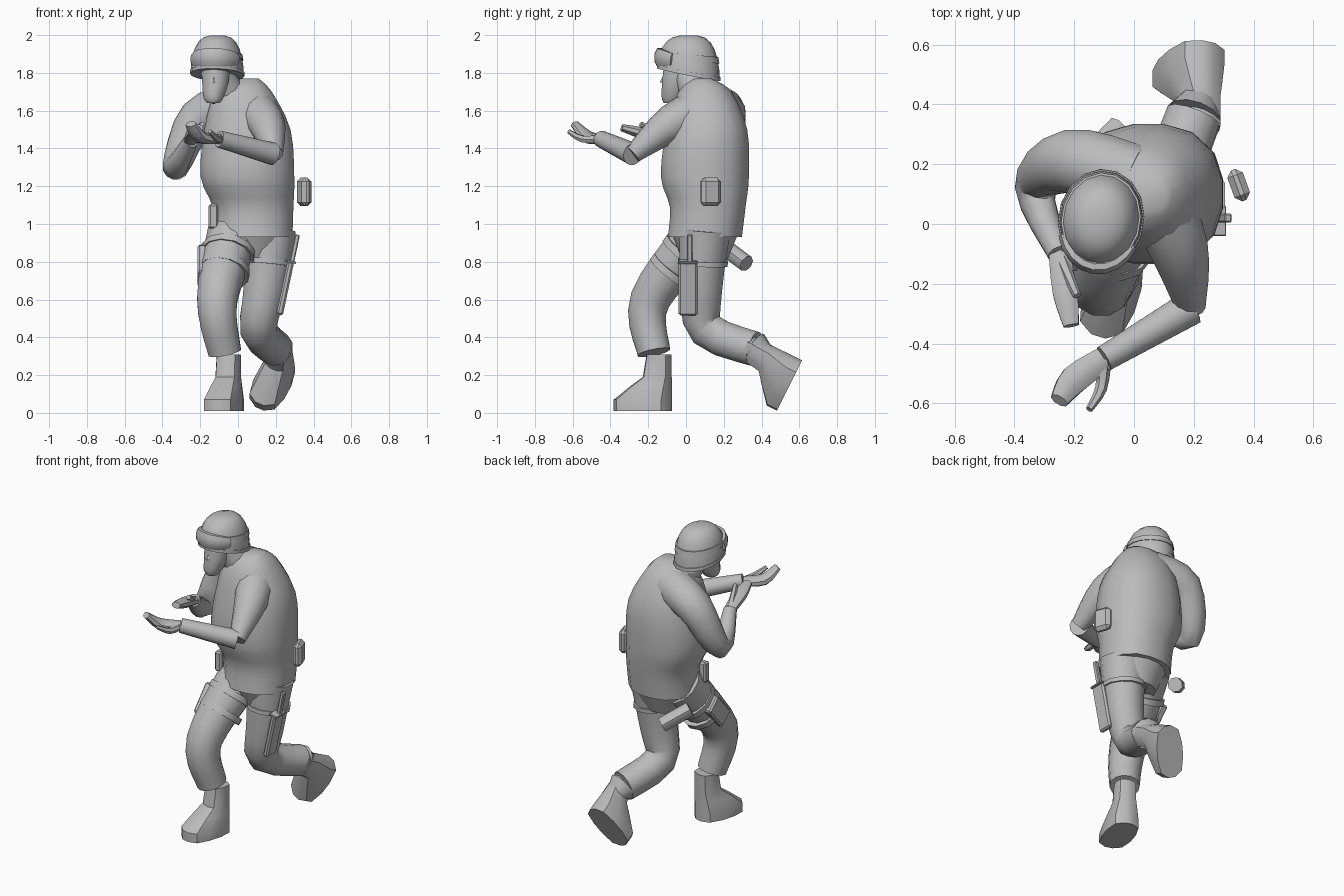
import bpy, bmesh, math
from mathutils import Vector, Matrix, Euler

cube = bpy.data.objects.get("Cube")
if cube:
    bpy.data.objects.remove(cube, do_unlink=True)

grey = bpy.data.materials.new("plain grey")
grey.use_nodes = True
shade = (.5, .5, .5, 1)
grey.diffuse_color = shade
grey.node_tree.nodes["Principled BSDF"].inputs["Base Color"].default_value = shade
across, upward = Vector((1, 0, 0)), Vector((0, 0, 1))


def finish(name, bm, angle):
    bmesh.ops.recalc_face_normals(bm, faces=bm.faces)
    mesh = bpy.data.meshes.new(name)
    bm.to_mesh(mesh)
    bm.free()
    mesh.materials.append(grey)
    obj = bpy.data.objects.new(name, mesh)
    bpy.context.collection.objects.link(obj)
    bpy.ops.object.select_all(action="DESELECT")
    obj.select_set(True)
    bpy.context.view_layer.objects.active = obj
    bpy.ops.object.shade_smooth_by_angle(angle=math.radians(angle))


def skin(name, rings, angle=45):
    """Join rings of points into a capped surface."""
    bm = bmesh.new()
    loops = [[bm.verts.new(point) for point in ring] for ring in rings]
    for lower, upper in zip(loops, loops[1:]):
        for i in range(len(lower)):
            bm.faces.new((lower[i - 1], lower[i], upper[i], upper[i - 1]))
    bm.faces.new(loops[0])
    bm.faces.new(loops[-1])
    finish(name, bm, angle)


def oval(centre, u, v, sides, power):
    """Rounded outline with half-axes u and v."""
    ring = []
    for i in range(sides):
        turn = math.tau * (i + .5) / sides
        c, s = math.cos(turn), math.sin(turn)
        scale = (abs(c) ** power + abs(s) ** power) ** (-1 / power)
        ring.append(centre + (u * c + v * s) * scale)
    return ring


def flow(points, steps):
    """Smooth path through the control points, radius included."""
    points = [Vector(p) for p in points]
    path = []
    for i in range(len(points) - 1):
        a, b, c, d = (points[min(max(k, 0), len(points) - 1)] for k in range(i - 1, i + 3))
        for step in range(steps):
            t = step / steps
            path.append(b + (c - a) * t / 2 + (a * 2 - b * 5 + c * 4 - d) * t ** 2 / 2
                        + (b * 3 - a - c * 3 + d) * t ** 3 / 2)
    return path + [points[-1]]


def tube(name, points, ref=across, axis=None, ratio=1, sides=12, power=2, steps=3, place=None):
    """Each point is a position and a radius; ratio widens the section across ref."""
    path = flow(points, steps)
    rings = []
    for i, point in enumerate(path):
        ahead, behind = path[min(i + 1, len(path) - 1)], path[max(i - 1, 0)]
        along = axis or (ahead - behind).to_3d().normalized()
        u = (ref - along * ref.dot(along)).normalized()
        ring = oval(point.to_3d(), u * point.w, along.cross(u) * point.w * ratio, sides, power)
        rings.append([place(p) for p in ring] if place else ring)
    skin(name, rings)


def strap(name, start, end, fraction, radius):
    """Short collar round a limb."""
    ends = [start.lerp(end, fraction + offset) for offset in (0, .08)]
    tube(name, [(*p, radius) for p in ends], steps=1)


def box(name, location, size, tilt=(0, 0, 0), bevel=.01):
    bm = bmesh.new()
    bmesh.ops.create_cube(bm, size=1)
    bmesh.ops.scale(bm, vec=size, verts=bm.verts)
    bmesh.ops.bevel(bm, geom=bm.edges[:], offset=bevel, segments=1, affect="EDGES")
    turn = Euler([math.radians(angle) for angle in tilt]).to_matrix().to_4x4()
    bmesh.ops.transform(bm, matrix=Matrix.Translation(location) @ turn, verts=bm.verts)
    finish(name, bm, 30)


def boot(name, heel, toe_direction, leg_direction):
    """Boot built up from its sole, wider where it is longer."""
    forward, up = Vector(toe_direction).normalized(), Vector(leg_direction)
    up = (up - forward * up.dot(forward)).normalized()
    rings = []
    for height, length in ((0, .31), (.06, .31), (.13, .22), (.18, .15), (.3, .13)):
        centre = Vector(heel) + forward * length / 2 + up * height
        half_width = .04 + length * .17
        rings.append(oval(centre, forward * length / 2, up.cross(forward) * half_width, 12, 3))
    skin(name, rings, 40)


# Torso, hips and neck
tube("torso", [(.08, .1, .93, .21), (.08, .115, 1.09, .215), (.05, .1, 1.25, .25),
               (.05, .11, 1.5, .23), (.03, .1, 1.7, .15), (.06, .09, 1.77, .05)],
     axis=upward, ratio=.94, sides=16, power=2.4)
tube("hips", [(.08, .1, .8, .13), (.08, .1, .95, .2)], axis=upward, ratio=.9, sides=16)
tube("neck", [(0, .1, 1.6, .1), (-.1, 0, 1.8, .07)], sides=10)

# Right leg, bent and forward
right_hip, right_knee = Vector((-.02, .1, .97)), Vector((-.11, -.19, .6))
tube("right_trouser_leg", [(*right_hip, .14), (*right_knee, .11), (-.07, -.17, .32, .09)], steps=5)
boot("right_boot", (-.03, -.08, .01), (-.3, -1, 0), upward)
strap("right_upper_strap", right_hip, right_knee, .3, .145)
strap("right_lower_strap", right_hip, right_knee, .55, .137)

# Left leg, knee low and shin trailing
left_hip, left_thigh = Vector((.17, .1, .97)), Vector((.14, .08, .65))
tube("left_trouser_leg", [(*left_hip, .14), (*left_thigh, .115), (.11, .11, .44, .1),
                          (.2, .36, .34, .095)])
tube("left_cuff", [(.2, .36, .34, .095), (.22, .42, .3, .06)], steps=1)
boot("left_boot", (.25, .61, .27), (-.55, -.5, -1), (0, -1, .5))
strap("left_strap", left_hip, left_thigh, .5, .137)

# Arms
right_wrist, left_wrist = Vector((-.25, -.1, 1.44)), Vector((-.1, -.45, 1.45))
left_elbow = Vector((.19, -.28, 1.37))
tube("right_sleeve", [(0, .15, 1.63, .12), (-.21, .21, 1.56, .108), (-.33, .12, 1.3, .07),
                      (*right_wrist, .04)], ref=upward, steps=4)
tube("left_upper_sleeve", [(.05, .13, 1.63, .12), (.15, -.08, 1.53, .1), (*left_elbow, .05)],
     ref=upward, steps=4)
tube("left_lower_sleeve", [(*left_elbow, .06), (*left_wrist, .045)], ref=upward)

# Cupped hands and thumbs
tube("right_hand", [(*right_wrist, .027), (-.23, -.23, 1.48, .032), (-.21, -.34, 1.51, .02)],
     ref=upward, ratio=1.4, sides=8)
tube("right_thumb", [(*right_wrist, .025), (-.19, -.24, 1.53, .014)], ref=upward, sides=6)
tube("left_hand", [(*left_wrist, .027), (-.2, -.52, 1.46, .032), (-.25, -.59, 1.53, .02)],
     ref=upward, ratio=1.6, sides=8)
tube("left_thumb", [(*left_wrist, .025), (-.11, -.55, 1.45, .02), (-.15, -.62, 1.49, .012)],
     ref=upward, sides=6)

# Head
tube("head", [(-.13, -.08, 1.64, .035), (-.13, -.07, 1.67, .055), (-.12, -.05, 1.75, .072),
              (-.12, -.03, 1.86, .08)], axis=upward, ratio=1.1)
tube("nose", [(-.13, -.1, 1.81, .01), (-.13, -.12, 1.75, .018)], axis=upward, sides=6, steps=1)
for side, x in (("right", -.2), ("left", -.05)):
    tube(side + "_chin_strap", [(x, -.01, 1.82, .01), (-.13, -.08, 1.64, .01)], sides=6)


def on_head(point):
    """Raise the front rim, then turn and place headgear."""
    lift = .2 * point.y * min(1, (2 - point.z) / .2)
    turned = Matrix.Rotation(math.radians(-9), 3, "Z") @ (point - upward * lift)
    return turned + Vector((-.11, .015, 0))


# Helmet dome, rim and goggle strap
dome = []
for i in range(7):
    rise = math.radians(i * 14)
    dome.append((0, 0, 1.79 + .21 * math.sin(rise), .14 * math.cos(rise) ** .6))
headgear = dict(axis=upward, ratio=1.18, sides=16, steps=1, place=on_head)
tube("helmet", dome, **headgear)
tube("helmet_rim", [(0, 0, 1.79, .144), (0, 0, 1.81, .143)], **headgear)
tube("goggle_strap", [(0, 0, 1.87, .138), (0, 0, 1.9, .133)], **headgear)

# Goggles wrapped round the front
lens = []
for i in range(-4, 5):
    turn = math.radians(i * 16)
    spot = on_head(Vector((.13 * math.sin(turn), -.16 * math.cos(turn), 1.86)))
    lens.append((*spot, .05 * math.cos(turn) ** .5))
tube("goggles", lens, ref=upward, ratio=.5, sides=8, power=3, steps=1)

# Right hip gear
box("holster", (-.19, -.05, .78), (.05, .12, .2), (-42, 0, 0))
tube("hip_drum", [(-.05, .32, .79, .045), (-.17, .2, .88, .045)], ref=upward, sides=8, steps=1)
box("belt_pouch", (-.13, 0, 1.04), (.05, .05, .13))

# Left hip gear
box("canteen", (.35, .13, 1.17), (.055, .11, .15), (0, 0, 20), .02)
lean = (0, 12, 0)
box("sheath", (.25, .01, .66), (.035, .1, .29), lean)
box("knife_guard", (.28, .01, .8), (.055, .1, .012), lean, .003)
box("knife_handle", (.3, .02, .87), (.025, .03, .15), lean, .005)
